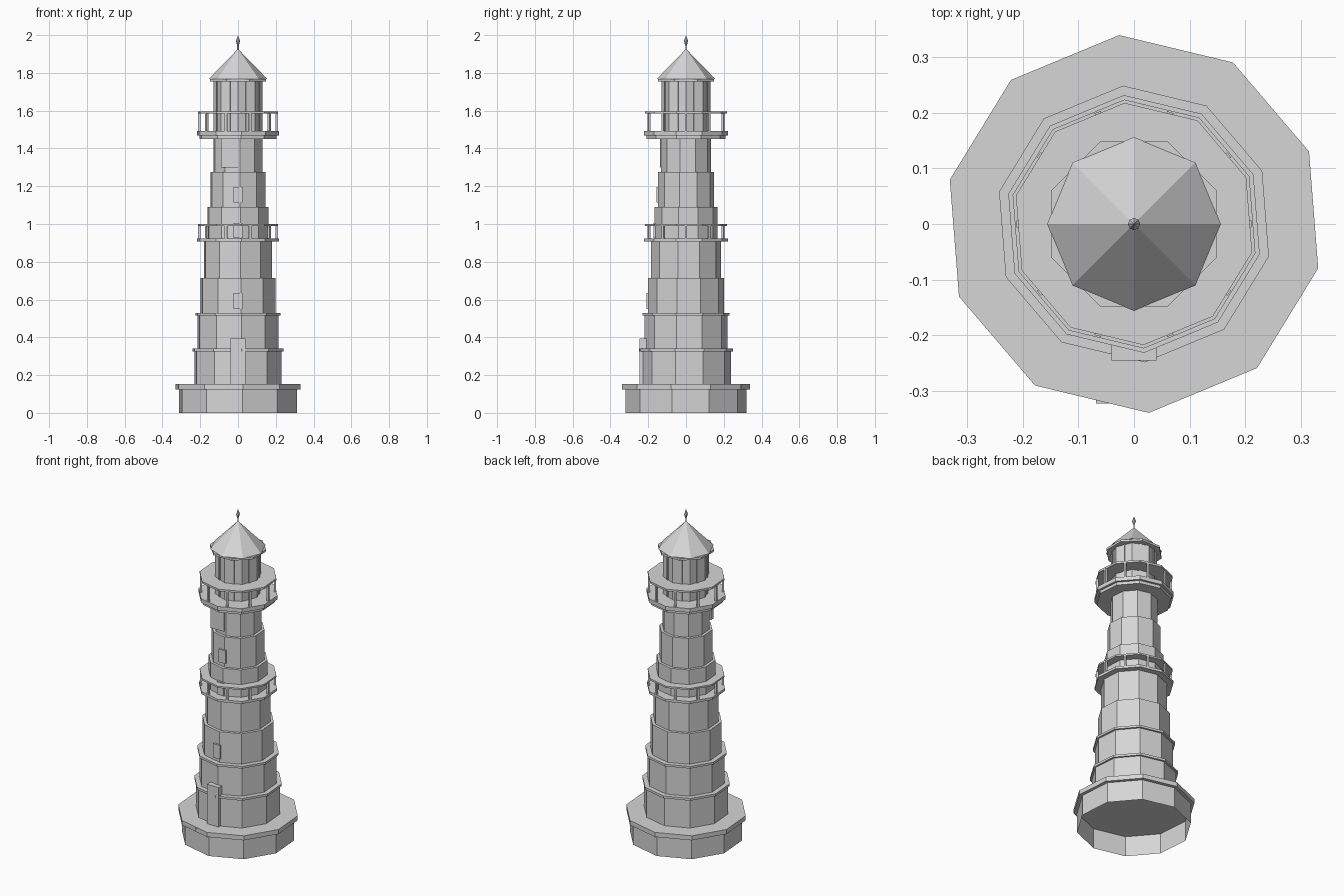
import bpy, bmesh, math
from mathutils import Matrix, Vector

if "Cube" in bpy.data.objects:
    bpy.data.objects.remove(bpy.data.objects["Cube"])

grey = bpy.data.materials.new("stone_grey")
grey.diffuse_color = (0.67, 0.67, 0.67, 1)
grey.use_nodes = True
grey.node_tree.nodes["Principled BSDF"].inputs["Base Color"].default_value = grey.diffuse_color
TURN = 22.5  # first vertex angle of the ten-sided parts


def finish(name, bm):
    bmesh.ops.recalc_face_normals(bm, faces=bm.faces)
    me = bpy.data.meshes.new(name)
    bm.to_mesh(me)
    bm.free()
    me.materials.append(grey)
    ob = bpy.data.objects.new(name, me)
    bpy.context.collection.objects.link(ob)
    return ob


def prism(name, r0, r1, z0, z1, sides=10, turn=TURN, capped=True):
    """Straight or tapered prism with its first vertex at the given angle."""
    bm = bmesh.new()
    rings = []
    for r, z in ((r0, z0), (r1, z1)):
        n = sides if r > 0 else 1
        rings.append([bm.verts.new((r * math.cos(math.radians(turn) + math.tau * i / sides),
                                    r * math.sin(math.radians(turn) + math.tau * i / sides), z))
                      for i in range(n)])
    a, b = rings
    for i in range(sides):
        j = (i + 1) % sides
        if len(b) == 1:
            bm.faces.new((a[i], a[j], b[0]))
        else:
            bm.faces.new((a[i], a[j], b[j], b[i]))
    for ring in rings:
        if capped and len(ring) > 1:
            bm.faces.new(ring)
    return finish(name, bm)


def box(name, x0, x1, y0, y1, z0, z1):
    bm = bmesh.new()
    mid = Vector(((x0 + x1) / 2, (y0 + y1) / 2, (z0 + z1) / 2))
    bmesh.ops.create_cube(bm, size=1, matrix=Matrix.Translation(mid)
                          @ Matrix.Diagonal((x1 - x0, y1 - y0, z1 - z0, 1)))
    return finish(name, bm)


def posts(name, radius, z0, z1, count=10, w=0.012, turn=0):
    bm = bmesh.new()
    for i in range(count):
        m = (Matrix.Rotation(math.radians(turn) + math.tau * i / count, 4, 'Z')
             @ Matrix.Translation((radius, 0, (z0 + z1) / 2))
             @ Matrix.Diagonal((w, w, z1 - z0, 1)))
        bmesh.ops.create_cube(bm, size=1, matrix=m)
    return finish(name, bm)


# Foundation: hollow ring, open underneath, closed by the slab
prism("foundation", 0.32, 0.32, 0.0, 0.125, capped=False)
prism("foundation_slab", 0.34, 0.34, 0.125, 0.153)
box("door_step", -0.068, 0.068, -0.322, -0.24, 0.126, 0.146)

# Stepped tower sections
sections = [(0.238, 0.153, 0.33), (0.220, 0.33, 0.52), (0.203, 0.52, 0.715),
            (0.185, 0.715, 0.91), (0.167, 0.91, 1.09), (0.150, 1.09, 1.275),
            (0.133, 1.275, 1.46)]
for i, (r, z0, z1) in enumerate(sections):
    prism(f"tower_section_{i + 1}", r, r, z0, z1)
prism("lower_collar", 0.249, 0.249, 0.326, 0.34)
prism("upper_collar", 0.232, 0.232, 0.515, 0.528)

# Lower gallery
prism("lower_gallery_deck", 0.222, 0.222, 0.907, 0.922)
posts("lower_gallery_posts", 0.205, 0.92, 0.992)
prism("lower_gallery_rail", 0.218, 0.218, 0.99, 1.0)

# Upper gallery
prism("upper_gallery_support", 0.21, 0.21, 1.45, 1.47)
prism("upper_gallery_deck", 0.224, 0.224, 1.468, 1.492)
posts("upper_gallery_posts", 0.205, 1.49, 1.587)
prism("upper_gallery_rail", 0.218, 0.218, 1.584, 1.596)

# Door, windows and side plate
box("door", -0.04, 0.04, -0.245, -0.21, 0.153, 0.395)
for i, (y, z0, z1) in enumerate([(-0.209, 0.55, 0.635), (-0.173, 0.925, 1.005),
                                 (-0.156, 1.115, 1.195)]):
    box(f"window_{i + 1}", -0.023, 0.023, y, y + 0.02, z0, z1)
box("wall_plate", -0.09, 0.0, -0.138, -0.112, 1.30, 1.45)

# Lantern room with mullions, and roof
prism("lantern_room", 0.129, 0.129, 1.49, 1.76, 8, 0)
posts("lantern_mullions", 0.119, 1.49, 1.76, 8, 0.012, 22.5)
prism("lantern_cornice", 0.16, 0.16, 1.755, 1.768, 8, 22.5)
prism("roof", 0.156, 0.0, 1.767, 1.927, 8, 0)

# Finial
prism("finial_rod", 0.004, 0.004, 1.91, 1.955, 6, 0)
prism("finial_lower", 0.004, 0.011, 1.945, 1.968, 8, 0)
prism("finial_tip", 0.011, 0.0, 1.968, 2.0, 8, 0)
